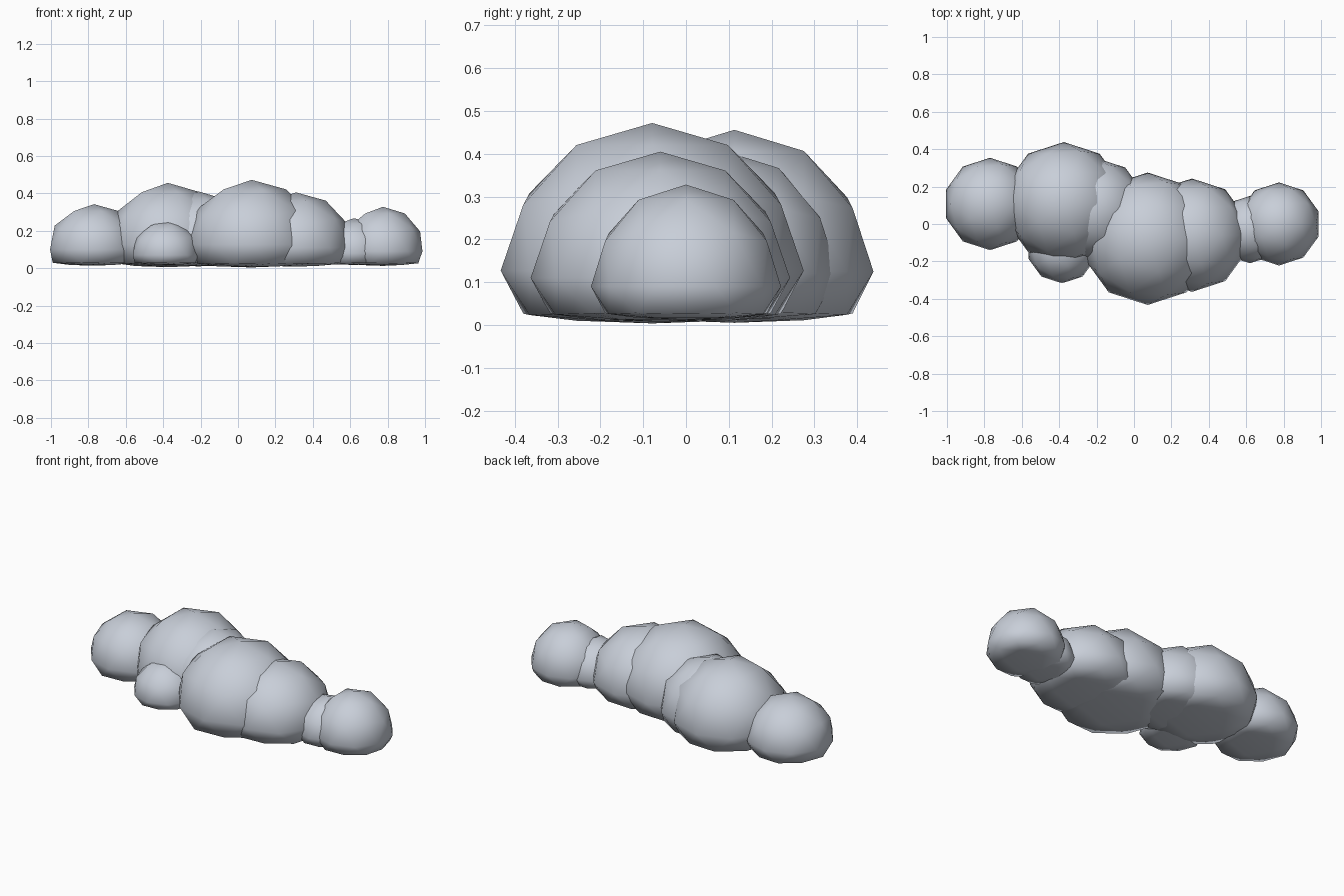
import bpy, bmesh

if "Cube" in bpy.data.objects:
    bpy.data.objects.remove(bpy.data.objects["Cube"])

mat = bpy.data.materials.new("pale_cloud_grey")
mat.diffuse_color = (0.58, 0.62, 0.69, 1)
mat.use_nodes = True
mat.node_tree.nodes["Principled BSDF"].inputs["Base Color"].default_value = mat.diffuse_color

FLOOR, SQUASH = 0.034, 0.12   # everything below FLOOR is flattened


def puff(name, x, y, z, r, top):
    """Low-poly ball with its underside pressed almost flat."""
    bm = bmesh.new()
    bmesh.ops.create_icosphere(bm, subdivisions=2, radius=1)
    for v in bm.verts:
        v.co.x = x + v.co.x * r
        v.co.y = y + v.co.y * r
        v.co.z = z + v.co.z * (top - z)
        if v.co.z < FLOOR:
            v.co.z = FLOOR + (v.co.z - FLOOR) * SQUASH
    for f in bm.faces:
        f.smooth = True
    me = bpy.data.meshes.new(name)
    bm.to_mesh(me)
    bm.free()
    me.materials.append(mat)
    ob = bpy.data.objects.new(name, me)
    bpy.context.collection.objects.link(ob)


# name, centre x, y, z, radius, top height
for p in [
    ("left_end_puff", -0.77, 0.107, 0.10, 0.247, 0.342),
    ("big_left_puff", -0.375, 0.113, 0.125, 0.325, 0.456),
    ("small_front_puff", -0.385, -0.13, 0.07, 0.187, 0.256),
    ("back_filler_puff", -0.21, 0.078, 0.12, 0.277, 0.41),
    ("main_puff", 0.073, -0.079, 0.127, 0.354, 0.472),
    ("right_puff", 0.31, -0.06, 0.11, 0.303, 0.405),
    ("small_right_puff", 0.62, -0.03, 0.08, 0.18, 0.267),
    ("right_end_puff", 0.775, 0.0, 0.09, 0.222, 0.328),
]:
    puff(*p)
